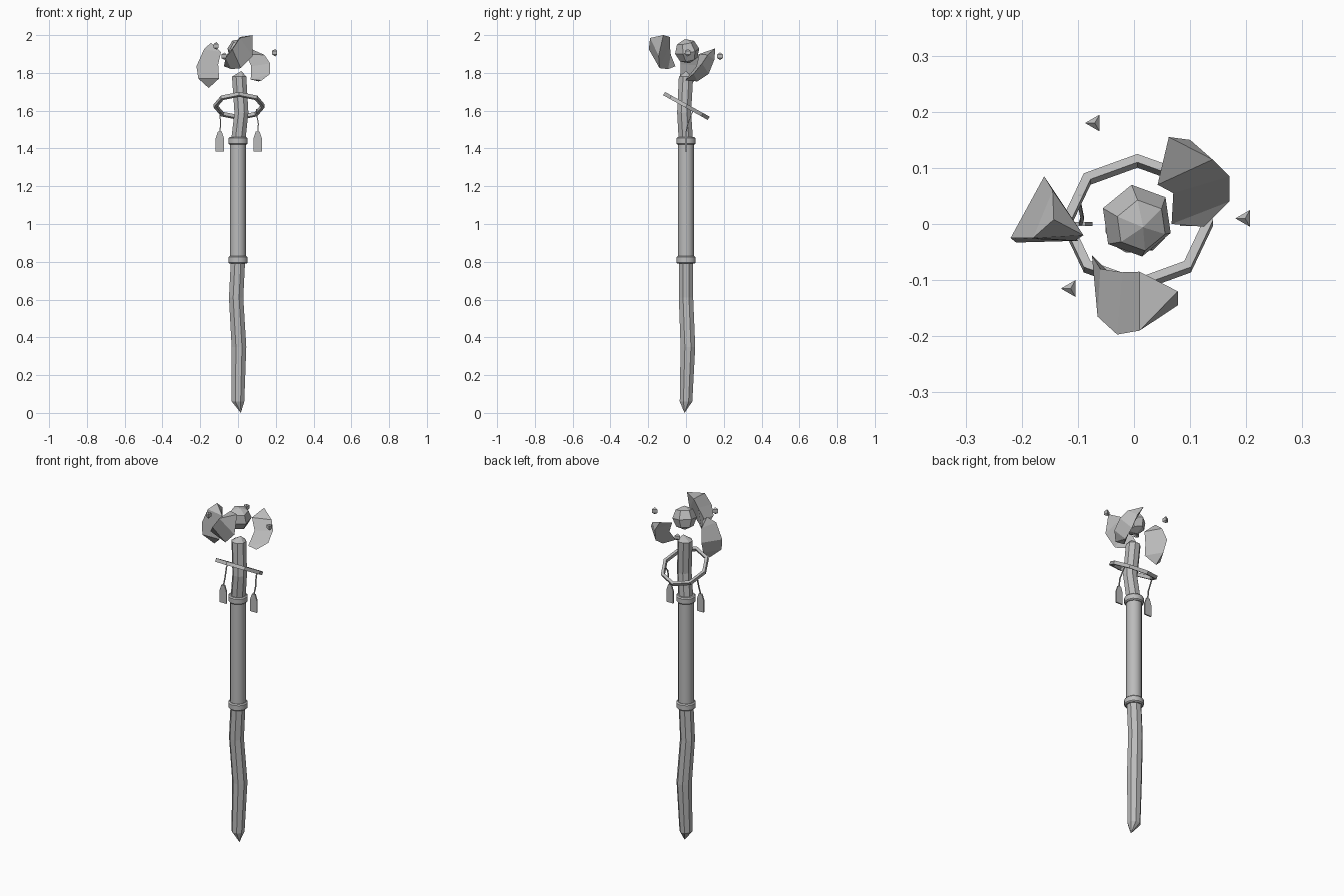
import bpy, bmesh, math
from mathutils import Matrix, Vector

cube = bpy.data.objects.get("Cube")
if cube:
    bpy.data.objects.remove(cube, do_unlink=True)

GREY = (0.5, 0.5, 0.5, 1.0)
grey = bpy.data.materials.new("plain grey")
grey.use_nodes = True
grey.diffuse_color = GREY
grey.node_tree.nodes["Principled BSDF"].inputs["Base Color"].default_value = GREY


def finish(name, bm, smooth=None):
    """Turn a bmesh into a named grey object."""
    bmesh.ops.recalc_face_normals(bm, faces=bm.faces)
    mesh = bpy.data.meshes.new(name)
    bm.to_mesh(mesh)
    bm.free()
    mesh.materials.append(grey)
    obj = bpy.data.objects.new(name, mesh)
    bpy.context.collection.objects.link(obj)
    if smooth:
        bpy.ops.object.select_all(action="DESELECT")
        obj.select_set(True)
        bpy.context.view_layer.objects.active = obj
        bpy.ops.object.shade_smooth_by_angle(angle=math.radians(smooth))
    return obj


def loft(name, rings, start=None, end=None, closed=False, smooth=None):
    """Skin a row of rings, with optional pointed ends."""
    bm = bmesh.new()
    rows = [[bm.verts.new(p) for p in ring] for ring in rings]
    n = len(rows[0])
    pairs = list(zip(rows, rows[1:] + rows[:1])) if closed else list(zip(rows, rows[1:]))
    for a, b in pairs:
        for i in range(n):
            j = (i + 1) % n
            bm.faces.new((a[i], a[j], b[j], b[i]))
    if not closed:
        for row, tip in ((rows[0], start), (rows[-1], end)):
            if tip is None:
                bm.faces.new(row)
            else:
                v = bm.verts.new(tip)
                for i in range(n):
                    bm.faces.new((row[i], row[(i + 1) % n], v))
    return finish(name, bm, smooth)


def circle(x, y, z, r, sides):
    turn = math.tau / sides
    return [(x + r * math.cos((i + 0.5) * turn), y + r * math.sin((i + 0.5) * turn), z)
            for i in range(sides)]


# Shaft: crooked lower end, straight grip, crooked upper end
lower = [(0, 0, 0.06, 0.036), (0.005, 0.01, 0.35, 0.042),
         (-0.01, 0, 0.61, 0.041), (0, 0, 0.81, 0.041)]
upper = [(0, 0, 1.43, 0.041), (0.018, -0.01, 1.59, 0.04), (0.006, 0, 1.78, 0.041)]
loft("lower_shaft", [circle(*p, 8) for p in lower], start=(0.015, -0.008, 0))
loft("grip", [circle(0, 0, z, 0.042, 16) for z in (0.8, 1.44)], smooth=35)
loft("upper_shaft", [circle(*p, 8) for p in upper], end=(0.018, 0, 1.81))

# Collars at both ends of the grip
for name, z in (("lower_collar", 0.81), ("upper_collar", 1.44)):
    profile = [(-0.02, 0.047), (-0.014, 0.053), (0.014, 0.053), (0.02, 0.047)]
    loft(name, [circle(0, 0, z + dz, r, 12) for dz, r in profile], smooth=35)

# Tilted eight-sided hoop around the upper shaft
tilt = Matrix.Translation((0.006, 0.002, 1.625)) @ Matrix.Rotation(math.radians(-29), 4, "X")
hoop = []
for i in range(8):
    c, s = math.cos(i * math.tau / 8), math.sin(i * math.tau / 8)
    hoop.append([tilt @ Vector((r * c, r * s, h))
                 for r, h in ((0.118, -0.01), (0.135, -0.01), (0.135, 0.01), (0.118, 0.01))])
loft("hoop", hoop, closed=True)

# Hanging tags on cords
for side, x, lean in (("right", -0.096, 0.0), ("left", 0.104, -0.006)):
    outline = [(-0.022, 1.385), (0.022, 1.385), (0.022, 1.455),
               (0.01, 1.49), (-0.01, 1.49), (-0.022, 1.455)]
    loft(side + "_tag", [[(x + u, y, z) for u, z in outline] for y in (-0.004, 0.004)])
    path = [(x, 0, 1.485), (x + 0.004, 0.01, 1.53), (x + lean, 0.03, 1.585), (x + lean, 0.05, 1.61)]
    loft(side + "_cord", [circle(*p, 0.004, 4) for p in path])

# Floating curved shards: each section is outer, inner and ridge corner
loft("right_shard",
     [[(-0.18, -0.025, 1.925), (-0.09, -0.02, 1.91), (-0.145, 0.06, 1.915)],
      [(-0.22, -0.025, 1.835), (-0.105, -0.03, 1.845), (-0.16, 0.085, 1.84)],
      [(-0.21, -0.033, 1.77), (-0.1, -0.03, 1.77), (-0.155, 0.06, 1.77)]],
     start=(-0.143, 0.008, 1.96), end=(-0.155, 0, 1.72))
loft("front_shard",
     [[(0.01, -0.19, 1.985), (0.01, -0.085, 1.99), (0.078, -0.145, 1.89)],
      [(-0.03, -0.197, 1.925), (-0.02, -0.086, 1.945), (0.015, -0.14, 1.825)],
      [(-0.065, -0.165, 1.88), (-0.06, -0.08, 1.895), (-0.035, -0.095, 1.82)]],
     start=(0.078, -0.12, 2.0), end=(-0.075, -0.056, 1.835))
loft("back_left_shard",
     [[(0.14, 0.115, 1.895), (0.042, 0.07, 1.9), (0.1, 0.15, 1.87)],
      [(0.17, 0.085, 1.85), (0.07, 0.055, 1.835), (0.115, 0.12, 1.795)],
      [(0.17, 0.04, 1.795), (0.067, 0, 1.765), (0.11, 0.06, 1.755)]],
     start=(0.062, 0.155, 1.93), end=(0.125, -0.005, 1.76))


def gem(name, centre, radius, sides, rings, turn=(0, 0, 0)):
    bm = bmesh.new()
    spin = Matrix.Identity(4)
    for angle, axis in zip(turn, "XYZ"):
        spin = Matrix.Rotation(math.radians(angle), 4, axis) @ spin
    bmesh.ops.create_uvsphere(bm, u_segments=sides, v_segments=rings, radius=radius,
                              matrix=Matrix.Translation(centre) @ spin)
    finish(name, bm)


# Central gem and the small fragments circling it
gem("core_gem", (0.005, 0.006, 1.915), 0.066, 6, 4, (12, 8, 10))
fragments = {"back": (-0.07, 0.18, 1.888), "left": (0.198, 0.01, 1.907), "right": (-0.113, -0.115, 1.943)}
for side, place in fragments.items():
    gem(side + "_fragment", place, 0.02, 3, 3, (0, 0, 90))
